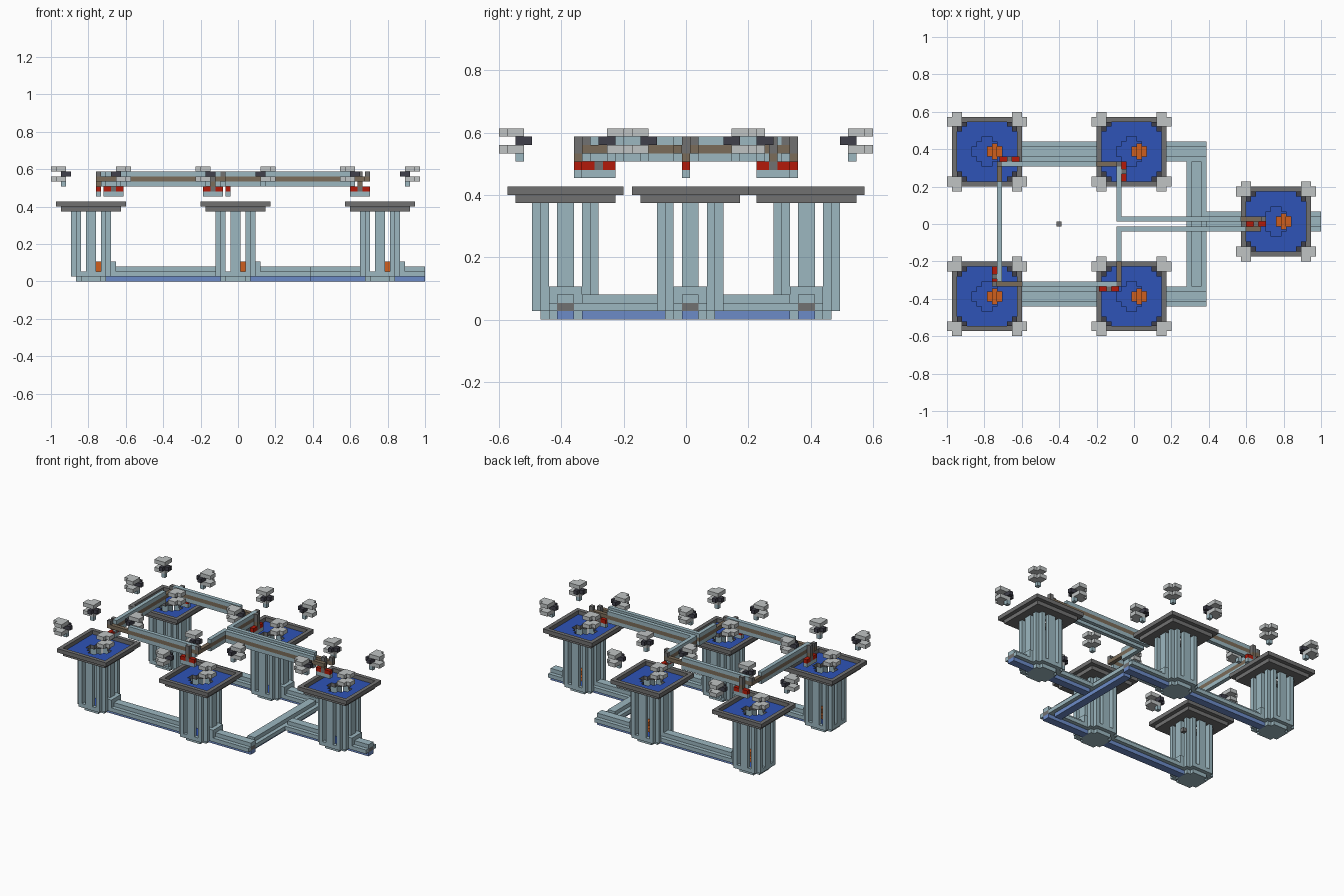
import bpy
import bmesh

U = 2 / 75  # size of one building block

if "Cube" in bpy.data.objects:
    bpy.data.objects.remove(bpy.data.objects["Cube"])


def material(name, r, g, b):
    m = bpy.data.materials.new(name)
    m.use_nodes = True
    col = [(c / 255) ** 2.2 for c in (r, g, b)] + [1]
    m.diffuse_color = col
    m.node_tree.nodes["Principled BSDF"].inputs["Base Color"].default_value = col
    return m


TEAL = material("pale teal", 155, 182, 191)
GRAY = material("stone gray", 112, 112, 112)
BLUE = material("deep blue", 50, 84, 182)
SOFT = material("soft blue", 108, 138, 198)
BROWN = material("brown", 122, 108, 90)
ORANGE = material("orange", 205, 95, 35)
RED = material("red", 178, 32, 18)
DARK = material("dark slate", 66, 66, 76)
LIGHT = material("light gray", 190, 194, 194)


def blocks(name, mat, boxes, at=(0, 0), top=None):
    """One object made of boxes (x, x, y, y, z, z) in block units."""
    bm = bmesh.new()
    for x0, x1, y0, y1, z0, z1 in boxes:
        geo = bmesh.ops.create_cube(bm, size=1)
        for v in geo["verts"]:
            v.co.x = (x1 if v.co.x > 0 else x0) + at[0]
            v.co.y = (y1 if v.co.y > 0 else y0) + at[1]
            v.co.z = z1 if v.co.z > 0 else z0
            v.co *= U
    bmesh.ops.recalc_face_normals(bm, faces=bm.faces)
    me = bpy.data.meshes.new(name)
    me.materials.append(mat)
    if top:
        me.materials.append(top)
        for f in bm.faces:
            f.material_index = int(f.normal.z > 0.5)
    bm.to_mesh(me)
    bm.free()
    ob = bpy.data.objects.new(name, me)
    bpy.context.collection.objects.link(ob)
    return ob


def span(a, b):
    return min(a, b), max(a, b)


def mirrored(boxes, sx, sy):
    return [(*span(x0 * sx, x1 * sx), *span(y0 * sy, y1 * sy), z0, z1)
            for x0, x1, y0, y1, z0, z1 in boxes]


SIGNS = [(sx, sy) for sx in (-1, 1) for sy in (-1, 1)]


def four(boxes):
    return [b for s in SIGNS for b in mirrored(boxes, *s)]


def along(axis, start, end, centre, lo, hi, z0, z1):
    """Box running along x or y, with lo..hi across."""
    a, b = (start, end), (centre + lo, centre + hi)
    return (*a, *b, z0, z1) if axis == "x" else (*b, *a, z0, z1)


# ---- towers with their decks and lamps
def tower(label, at):
    # foot: octagonal plate, ring and floor
    blocks(label + "_foot", TEAL, [(-3, 3, -2, 2, 0, 1), (-2, 2, -3, 3, 0, 1)], at, BLUE)
    ring = four([(0, 2, 3, 4, 1, 2), (2, 3, 2, 3, 1, 2), (3, 4, 0, 2, 1, 2)])
    collar = [(3, 5, -2, 2, 3, 4), (3, 5, -2, -1, 1, 3), (3, 5, 1, 2, 1, 3)]
    blocks(label + "_foot_ring", TEAL, ring + collar, at)

    # columns: one in each side, one stepped in each corner
    sides = [(-1, 1, 3, 4, 1, 14), (3, 4, -1, 1, 1, 14)]
    corners = [(2, 3, 2, 4, 1, 14), (3, 4, 2, 3, 1, 14)]
    blocks(label + "_columns", TEAL,
           sides + mirrored(sides, -1, -1) + four(corners), at)

    # burner inside the shaft
    blocks(label + "_burner", ORANGE,
           [(0, 3, -1, 1, 2, 3), (1, 2, -1.6, 1.6, 2, 4)], at)

    # deck with a stepped round opening, and raised rim
    deck = [(0, 6, 3, 6, 14, 15)]
    deck += [(3 - row, 6, row, row + 1, 14, 15) for row in range(3)]
    blocks(label + "_deck", GRAY, four(deck), at, BLUE)
    blocks(label + "_rim", GRAY,
           four([(0, 7, 6, 7, 15, 16), (6, 7, 0, 6, 15, 16)]), at)

    # floating corner lamps
    shades = [box for z in (20, 22) for box in
              ((5, 8, 5, 6, z, z + 1), (6, 8, 6, 7, z, z + 1),
               (5, 6, 6, 8, z, z + 1), (6, 7, 7, 8, z, z + 1))]
    blocks(label + "_lamp_shades", LIGHT, four(shades), at)
    blocks(label + "_lamp_cores", DARK,
           four([(4, 6, 5, 6, 21, 22), (5, 6, 4, 5, 21, 22)]), at)
    blocks(label + "_lamp_tips", TEAL, four([(5, 6, 5, 6, 19, 20)]), at)


LEFT, MID, END, SIDE = -29.5, -0.5, 28.5, 14.5
tower("front_outer_tower", (LEFT, -SIDE))
tower("back_outer_tower", (LEFT, SIDE))
tower("front_middle_tower", (MID, -SIDE))
tower("back_middle_tower", (MID, SIDE))
tower("end_tower", (END, 0.5))


# ---- ground conduits: stepped tubes with a blue underside
def conduit(label, axis, start, end, centre):
    def part(lo, hi, z0, z1):
        return along(axis, start, end, centre, lo, hi, z0, z1)
    blocks(label + "_shell", TEAL,
           [part(-2, -1, 1, 2), part(1, 2, 1, 2), part(-1, 1, 2, 3)])
    blocks(label + "_underside", SOFT, [part(-1, 1, 0, 1)])
    blocks(label + "_core", GRAY, [part(-1, 1, 1, 2)])


TURN = 12.5
for word, y in (("front", -SIDE), ("back", SIDE)):
    conduit(word + "_outer_conduit", "x", LEFT + 3, MID - 3, y)
    conduit(word + "_inner_conduit", "x", MID + 3, TURN + 2, y)
conduit("cross_conduit", "y", 2 - SIDE, SIDE - 2, TURN)
conduit("end_conduit", "x", TURN + 2, END - 3, 0.5)
conduit("tail_conduit", "x", END + 3, 37.5, 0.5)
blocks("centre_marker", GRAY, [(-15.5, -14.5, -0.5, 0.5, 1, 2)])


# ---- overhead rails: teal, brown and teal layers
def rail(label, axis, start, end, centre, bare_start=0, bare_end=0):
    def part(s, e, z):
        return along(axis, s, e, centre, -0.5, 0.5, z, z + 1)
    s, e = start + bare_start, end - bare_end
    blocks(label + "_bars", TEAL, [part(s, e, 19), part(s, e, 21)])
    blocks(label + "_filling", BROWN, [part(start, end, 20)])


rail("outer_cross_rail", "y", -11.5, 12.5, -27, 0, 4)
rail("back_side_rail", "x", -26.5, -2.5, 12, 0, 5)
rail("front_side_rail", "x", -28.5, -3.5, -12, 6, 0)
rail("back_middle_rail", "y", 1.5, 11.5, -3)
rail("front_middle_rail", "y", -12.5, -1.5, -3, 5, 0)
rail("back_end_rail", "x", -3.5, 26.5, 1, 0, 5)
rail("front_end_rail", "x", -3.5, 25.5, -1, 0, 3)


# ---- rail ends: post, red signal strip and teal socket
def rail_end(label, axis, x, y):
    a, b = (x, y) if axis == "x" else (y, x)

    def part(s, e, z0, z1):
        return along(axis, a + s, a + e, b, -0.5, 0.5, z0, z1)
    blocks(label + "_post", GRAY, [part(-0.5, 0.5, 20, 22), part(-0.5, 0.5, 18, 19)])
    blocks(label + "_signal", RED, [part(-2, -0.5, 18, 19), part(0.5, 2, 18, 19)])
    blocks(label + "_socket", TEAL, [part(-2, 2, 17, 18)])
    blocks(label + "_link", BROWN, [part(-0.5, 0.5, 19, 20)])


rail_end("back_outer_end", "x", -25, 13)
rail_end("front_outer_end", "y", -28, -10.5)
rail_end("back_middle_end", "y", -2, 10.5)
rail_end("front_middle_end", "x", -5, -13)
rail_end("end_tower_end", "x", 24.5, 0)
blocks("corner_posts", GRAY,
       [(x - 0.5, x + 0.5, y - 0.5, y + 0.5, 20, 22)
        for x, y in ((-28, -12), (-27, 12), (-3, 12), (-3, -12), (26, 1))])
